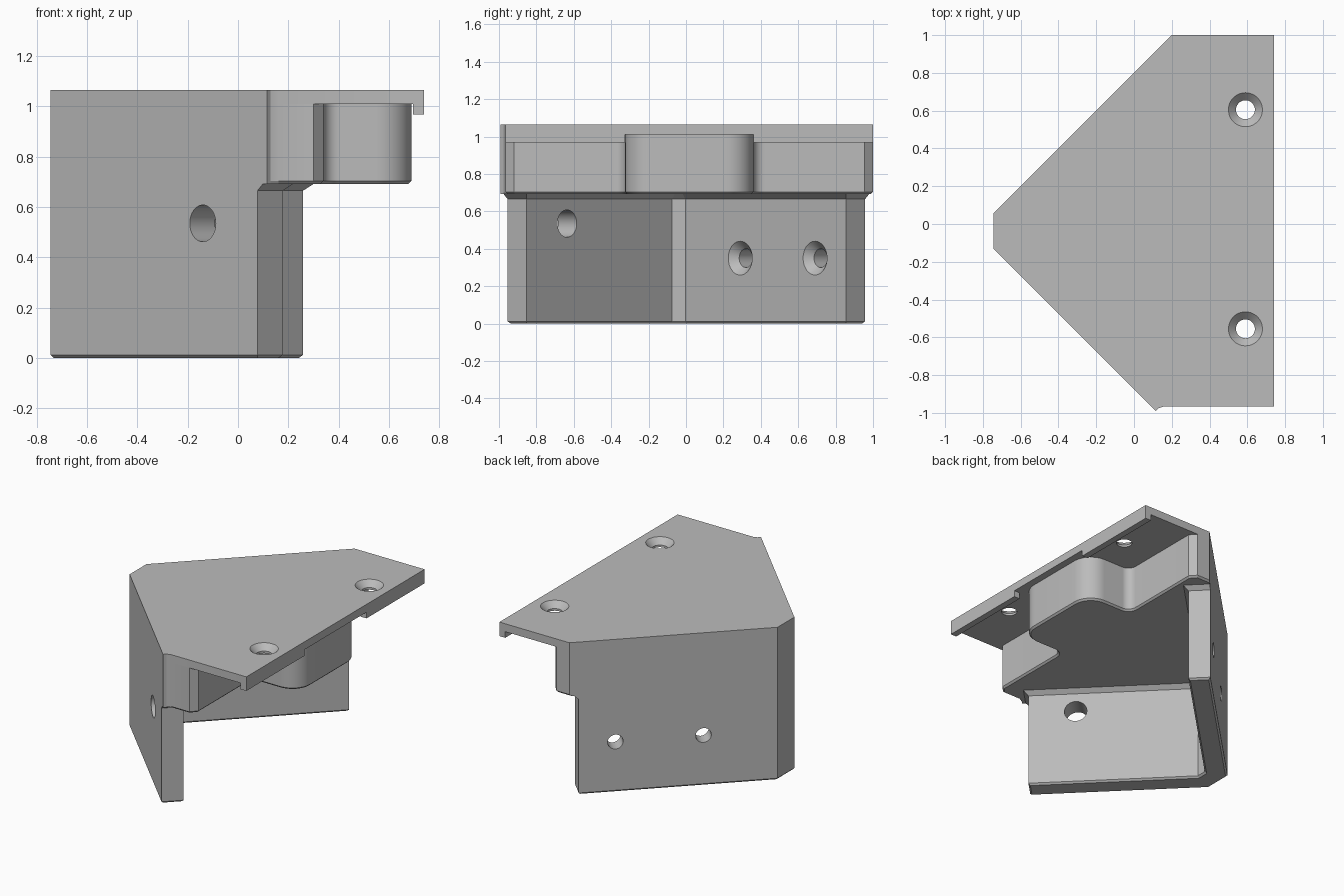
import bpy, bmesh, math
from mathutils import Vector, Matrix

cube = bpy.data.objects.get("Cube")
if cube:
    bpy.data.objects.remove(cube, do_unlink=True)

grey = bpy.data.materials.new("plain_grey")
grey.use_nodes = True
grey.diffuse_color = (0.5, 0.5, 0.5, 1)
grey.node_tree.nodes["Principled BSDF"].inputs["Base Color"].default_value = (0.5, 0.5, 0.5, 1)


def stack(name, levels):
    """Solid skinned through matching outlines, given as (height, points)."""
    bm = bmesh.new()
    rings = [[bm.verts.new((x, y, z)) for x, y in pts] for z, pts in levels]
    for low, high in zip(rings, rings[1:]):
        for i in range(len(low)):
            j = (i + 1) % len(low)
            bm.faces.new((low[i], low[j], high[j], high[i]))
    bm.faces.new(rings[0][::-1])
    bm.faces.new(rings[-1])
    bmesh.ops.recalc_face_normals(bm, faces=bm.faces)
    mesh = bpy.data.meshes.new(name)
    bm.to_mesh(mesh)
    bm.free()
    mesh.materials.append(grey)
    ob = bpy.data.objects.new(name, mesh)
    bpy.context.collection.objects.link(ob)
    return ob


def arc(cx, cy, r, start, end, n=12):
    angles = [math.radians(start + (end - start) * k / n) for k in range(n + 1)]
    return [(cx + r * math.cos(a), cy + r * math.sin(a)) for a in angles]


def drill(ob, place, axis, profile):
    """Cut a round hole with the given (depth, radius) profile along an axis."""
    cutter = stack("hole_cutter", [(d, arc(0, 0, r, 0, 352.5, 47)) for d, r in profile])
    turn = Vector(axis).to_track_quat('Z', 'Y').to_matrix().to_4x4()
    cutter.data.transform(Matrix.Translation(place) @ turn)
    cutter.hide_render = True
    mod = ob.modifiers.new("hole", 'BOOLEAN')
    mod.operation, mod.solver, mod.object = 'DIFFERENCE', 'EXACT', cutter
    bpy.context.view_layer.update()
    result = bpy.data.meshes.new_from_object(
        ob.evaluated_get(bpy.context.evaluated_depsgraph_get()))
    ob.modifiers.clear()
    ob.data = result
    bpy.data.objects.remove(cutter, do_unlink=True)


# Two diagonal walls meeting at a blunt corner
def wall_loop(outer, inner, end):
    r = math.sqrt(2)
    diag = lambda u, v: ((u - v) / 2, (u + v) / 2)
    u1, v1, x1 = -0.876 + r * outer, 0.80 - r * outer, -0.745 + outer
    u2, v2, x2 = -0.676 + r * inner, 0.598 - r * inner, -0.602 + inner
    front, back = -1.031 - r * end, 1.115 + r * end
    return [(x1, u1 - x1), diag(u1, front), diag(u2, front), (x2, u2 - x2),
            (x2, x2 + v2), diag(back, v2), diag(back, v1), (x1, x1 + v1)]


c = 0.012
walls = stack("corner_walls", [
    (0, wall_loop(c, -c, -c)), (c, wall_loop(0, 0, 0)),
    (0.665, wall_loop(0, 0, 0)), (0.692, wall_loop(0, 0.03, 0.03))])

# Wall holes: one plain, two countersunk from the inside
drill(walls, (-0.14, -0.736, 0.535), (1, 1, 0), [(-0.1, 0.073), (0.3, 0.073)])
for y in (0.29, 0.69):
    drill(walls, (y - 0.598, y, 0.35), (-1, 1, 0),
          [(-0.01, 0.10), (0.042, 0.05), (0.3, 0.05)])


# Thick upper block with a rounded boss
def block_loop(d):
    f, r, face, tip, lo, hi = 0.06, 0.14, 0.34, 0.69, -0.325, 0.36
    return ([(-0.745, -0.131), (0.115, -0.991), (0.13, -0.975), (0.16, -0.965 + d),
             (0.3 - d / 2, -0.965 + d), (face - d, -0.92 + d / 2)]
            + arc(face + f, lo - f, f + d, 180, 90)
            + arc(tip - r, lo + r, r - d, -90, 0)
            + arc(tip - r, hi - r, r - d, 0, 90)
            + arc(face + f, hi + f, f + d, 270, 180)
            + [(face - d, 0.955 - d / 2), (0.3 - d / 2, 1 - d),
               (0.2 - d, 1 - d), (-0.745, 0.055)])


block = stack("upper_block", [(0.692, block_loop(c)), (0.704, block_loop(0)),
                              (1.01, block_loop(0))])

# Top plate with two countersunk holes
plate = stack("top_plate", [(z, [
    (-0.745, -0.131), (0.115, -0.991), (0.13, -0.975), (0.16, -0.965),
    (0.74, -0.965), (0.74, 1), (0.2, 1), (-0.745, 0.055)]) for z in (1.01, 1.065)])
for y in (0.605, -0.555):
    drill(plate, (0.59, y, 1.065), (0, 0, -1),
          [(-0.01, 0.10), (0.04, 0.05), (0.2, 0.05)])

# Lip under the plate edge, open in front of the boss
lips = [stack(name, [(z, [(0.695, a), (0.74, a), (0.74, b), (0.695, b)])
                     for z in (0.967, 1.01)])
        for name, a, b in (("front_lip", -0.965, -0.325), ("back_lip", 0.36, 1))]

bpy.ops.object.select_all(action='DESELECT')
for ob in [walls, block, plate] + lips:
    ob.select_set(True)
bpy.context.view_layer.objects.active = walls
bpy.ops.object.shade_smooth_by_angle(angle=math.radians(25))
